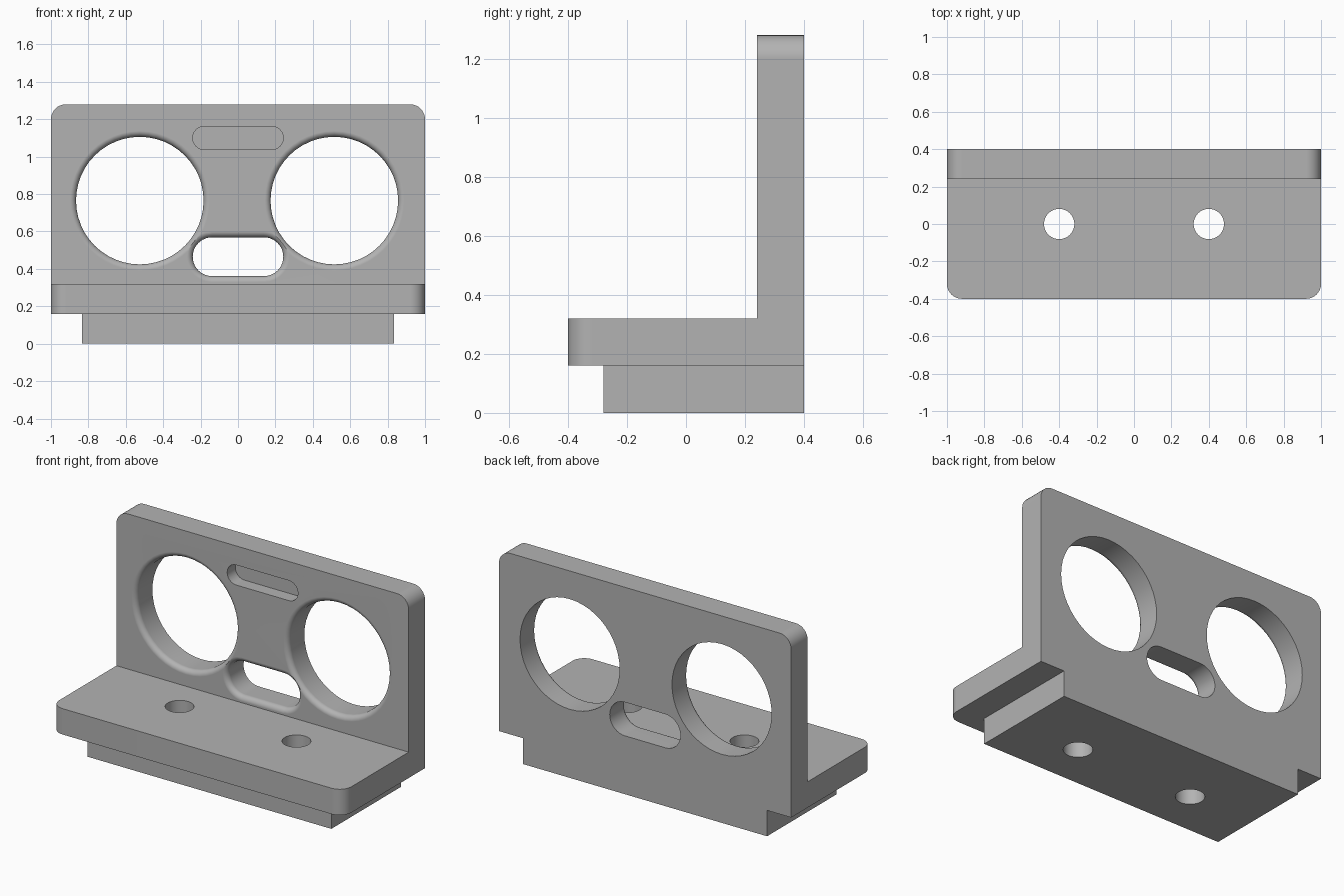
import bpy
import bmesh
from math import cos, sin, pi, radians
from mathutils import Matrix, Vector

if "Cube" in bpy.data.objects:
    bpy.data.objects.remove(bpy.data.objects["Cube"])

GREY = (0.45, 0.45, 0.45)
mat = bpy.data.materials.new("plain grey")
mat.use_nodes = True
mat.diffuse_color = (*GREY, 1)
mat.node_tree.nodes["Principled BSDF"].inputs["Base Color"].default_value = (*GREY, 1)

TOP, FRONT, BACK = 1.28, 0.24, 0.40    # upright plate
LEDGE_LOW, LEDGE_TOP = 0.16, 0.32      # horizontal shelf
STAND = Matrix.Rotation(radians(90), 4, 'X')   # local (x, y, z) becomes (x, -z, y)


def loft(name, rings, matrix=None):
    """Solid through equal-sized rings of points."""
    bm = bmesh.new()
    loops = [[bm.verts.new(p) for p in ring] for ring in rings]
    count = len(loops[0])
    for a, b in zip(loops, loops[1:]):
        for i in range(count):
            j = (i + 1) % count
            bm.faces.new((a[i], a[j], b[j], b[i]))
    bm.faces.new(loops[0][::-1])
    bm.faces.new(loops[-1])
    if matrix:
        bm.transform(matrix)
    bmesh.ops.recalc_face_normals(bm, faces=bm.faces[:])
    mesh = bpy.data.meshes.new(name)
    bm.to_mesh(mesh)
    bm.free()
    mesh.materials.append(mat)
    obj = bpy.data.objects.new(name, mesh)
    bpy.context.collection.objects.link(obj)
    return obj


def plate_outline(half, square, rounded, radius, steps=8):
    """Rectangle whose corners at v = rounded are filleted."""
    side = 1 if rounded > square else -1
    pts = [(-half, square), (half, square)]
    for sx, order in ((1, range(steps + 1)), (-1, range(steps, -1, -1))):
        for i in order:
            a = pi / 2 * i / steps
            pts.append((sx * (half - radius + radius * cos(a)),
                        rounded + side * radius * (sin(a) - 1)))
    return pts


def slot_outline(cx, cy, straight, radius, steps=24):
    """Slot with round ends, or a circle when straight is 0."""
    pts = []
    for sx, start in ((1, -pi / 2), (-1, pi / 2)):
        for i in range(steps + 1 if straight else steps):
            a = start + pi * i / steps
            pts.append((cx + sx * straight + radius * cos(a), cy + radius * sin(a)))
    return pts


def extrude(name, pts, low, high, matrix=None):
    return loft(name, [[Vector((u, v, w)) for u, v in pts] for w in (low, high)], matrix)


def combine(body, other, operation):
    mod = body.modifiers.new(operation.lower(), 'BOOLEAN')
    mod.operation, mod.object, mod.solver = operation, other, 'EXACT'
    bpy.context.view_layer.objects.active = body
    bpy.ops.object.modifier_apply(modifier=mod.name)
    bpy.data.objects.remove(other)


def window(cx, cz, straight, radius, lip):
    """Through cutter with a rounded lip on the front side."""
    levels = [(-BACK - 0.1, 0)]
    for i in range(7):
        a = pi / 2 * i / 6
        levels.append((-FRONT - lip * (1 - sin(a)), lip * (1 - cos(a))))
    levels.append((-FRONT + 0.05, lip))
    rings = [[Vector((u, v, w)) for u, v in slot_outline(cx, cz, straight, radius + grow)]
             for w, grow in levels]
    return loft("window_cutter", rings, STAND)


# Shelf, upright plate and the narrower block underneath
bracket = extrude("angle_bracket", plate_outline(1, BACK, -BACK, 0.08), LEDGE_LOW, LEDGE_TOP)
upright = extrude("upright_plate", plate_outline(1, LEDGE_LOW, TOP, 0.08), -BACK, -FRONT, STAND)
combine(bracket, upright, 'UNION')
block = extrude("lower_block", [(-0.835, -0.28), (0.835, -0.28), (0.835, BACK), (-0.835, BACK)],
                0, LEDGE_LOW)
combine(bracket, block, 'UNION')

# Two large round windows and the lower slot, with softened front rims
for cx, cz, straight, radius in ((-0.525, 0.765, 0, 0.341), (0.515, 0.765, 0, 0.341),
                                 (0, 0.465, 0.138, 0.104)):
    combine(bracket, window(cx, cz, straight, radius, 0.032), 'DIFFERENCE')

# Shallow blind slot near the top
recess = extrude("recess_cutter", slot_outline(0, 1.10, 0.18, 0.062),
                 -FRONT - 0.08, -FRONT + 0.05, STAND)
combine(bracket, recess, 'DIFFERENCE')

# Bolt holes through shelf and block
for x in (-0.4, 0.4):
    hole = extrude("bolt_hole_cutter", slot_outline(x, 0, 0, 0.081), -0.1, 0.5)
    combine(bracket, hole, 'DIFFERENCE')

# Merge coplanar pieces, then shade
bm = bmesh.new()
bm.from_mesh(bracket.data)
bmesh.ops.remove_doubles(bm, verts=bm.verts[:], dist=0.0001)
bmesh.ops.dissolve_limit(bm, angle_limit=radians(0.5), verts=bm.verts[:], edges=bm.edges[:])
bm.to_mesh(bracket.data)
bm.free()
bpy.ops.object.select_all(action='DESELECT')
bracket.select_set(True)
bpy.context.view_layer.objects.active = bracket
bpy.ops.object.shade_smooth_by_angle(angle=radians(30))
weighted = bracket.modifiers.new("flat_face_normals", 'WEIGHTED_NORMAL')
weighted.keep_sharp = True
